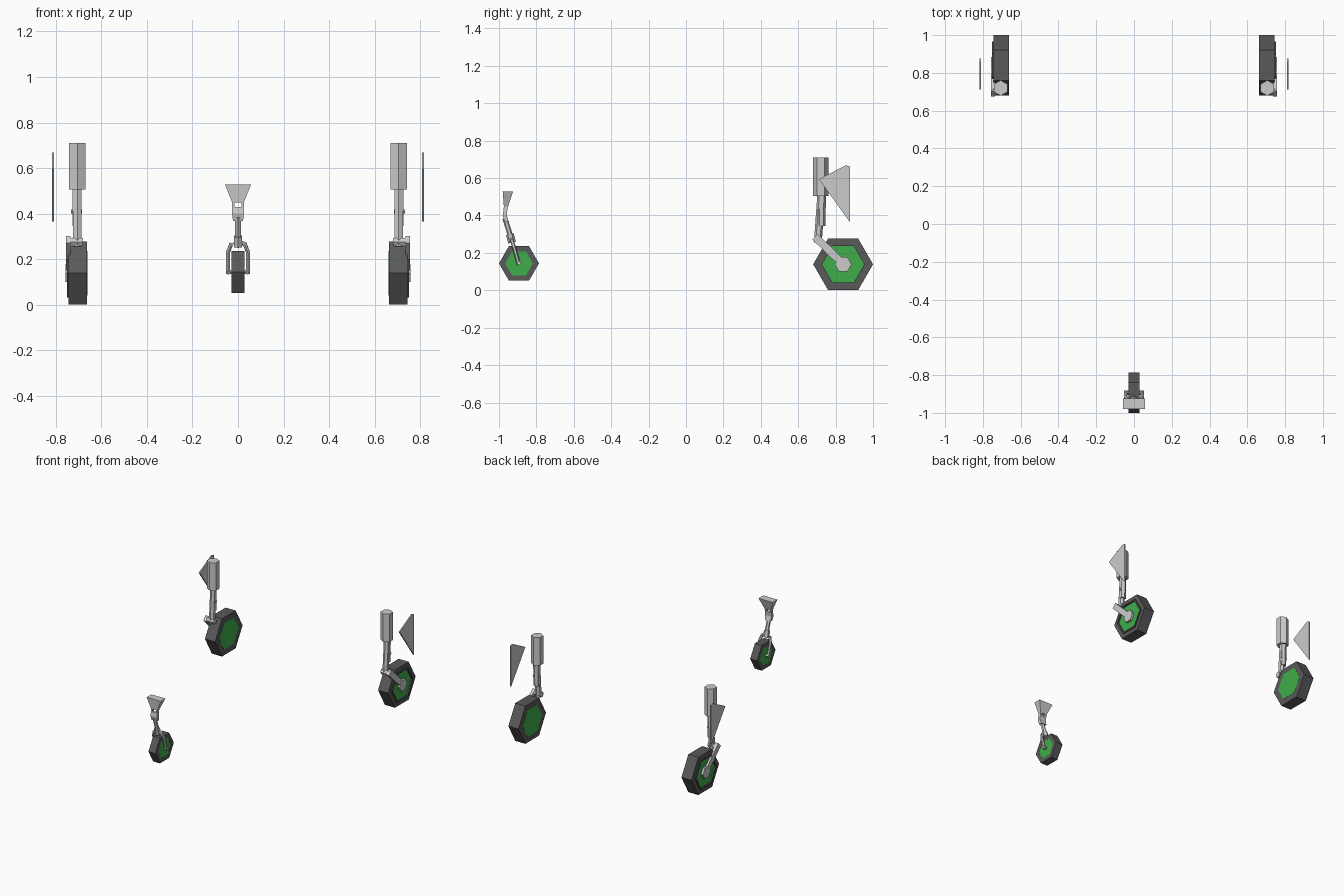
import bpy, bmesh
from math import sin, cos, pi
from mathutils import Vector

if "Cube" in bpy.data.objects:
    bpy.data.objects.remove(bpy.data.objects["Cube"])


def material(name, rgb):
    m = bpy.data.materials.new(name)
    m.diffuse_color = (*rgb, 1)
    m.use_nodes = True
    m.node_tree.nodes["Principled BSDF"].inputs["Base Color"].default_value = m.diffuse_color
    return m


RUBBER = material("rubber", (0.10, 0.10, 0.10))
GREEN = material("green_rim", (0.05, 0.42, 0.07))


def finish(name, rings, mat=None, closed=False):
    """Bridge equal-length rings of points into a solid."""
    bm = bmesh.new()
    vs = [[bm.verts.new(p) for p in ring] for ring in rings]
    n, m = len(vs[0]), len(vs)
    for i in range(m if closed else m - 1):
        a, b = vs[i], vs[(i + 1) % m]
        for k in range(n):
            bm.faces.new((a[k], a[(k + 1) % n], b[(k + 1) % n], b[k]))
    if not closed:
        bm.faces.new(vs[0])
        bm.faces.new(vs[-1])
    bmesh.ops.recalc_face_normals(bm, faces=bm.faces)
    me = bpy.data.meshes.new(name)
    bm.to_mesh(me)
    bm.free()
    ob = bpy.data.objects.new(name, me)
    bpy.context.collection.objects.link(ob)
    if mat:
        me.materials.append(mat)


def lathe_x(name, profile, cy, cz, mat=None, closed=False, s=1):
    """Six-sided turning about the x axis; profile is (x, radius)."""
    finish(name, [[(s * x, cy + r * cos(k * pi / 3), cz + r * sin(k * pi / 3))
                   for k in range(6)] for x, r in profile], mat, closed)


def tube(name, pts, r):
    """Six-sided rod along a path."""
    pts = [Vector(p) for p in pts]
    rings = []
    for i, p in enumerate(pts):
        d = (pts[min(i + 1, len(pts) - 1)] - pts[max(i - 1, 0)]).normalized()
        u = Vector((1, 0, 0)) if abs(d.x) < 0.9 else Vector((0, 0, 1))
        v = d.cross(u).normalized()
        u = v.cross(d)
        rings.append([p + r * (u * sin(k * pi / 3) + v * cos(k * pi / 3)) for k in range(6)])
    finish(name, rings)


def plate(name, poly, x0, x1):
    """Side profile (y, z) extruded along x."""
    finish(name, [[(x, y, z) for y, z in poly] for x in (x0, x1)])


def loft(name, sections):
    """Stacked rectangles (z, x0, x1, y0, y1)."""
    finish(name, [[(a, c, z), (b, c, z), (b, d, z), (a, d, z)] for z, a, b, c, d in sections])


# main landing gear, one per side
WY, WZ = 0.84, 0.139
for s, side in ((1, "right"), (-1, "left")):
    lathe_x(f"main_tire_{side}",
            [(0.663, 0.113), (0.663, 0.16), (0.745, 0.16), (0.745, 0.125),
             (0.752, 0.125), (0.752, 0.113)], WY, WZ, RUBBER, True, s)
    lathe_x(f"main_rim_{side}", [(0.662, 0.113), (0.742, 0.113)], WY, WZ, GREEN, s=s)
    lathe_x(f"main_hub_{side}", [(0.735, 0.045), (0.758, 0.045)], WY, WZ, s=s)
    # trailing arm and pivot pin
    plate(f"trailing_arm_{side}",
          [(0.675, 0.272), (0.703, 0.302), (0.855, 0.155), (0.827, 0.125)],
          s * 0.735, s * 0.756)
    tube(f"pivot_pin_{side}", [(s * 0.68, 0.703, 0.275), (s * 0.75, 0.703, 0.275)], 0.021)
    # shock strut
    tube(f"strut_cylinder_{side}", [(s * 0.706, 0.72, 0.505), (s * 0.706, 0.72, 0.71)], 0.041)
    tube(f"strut_piston_{side}", [(s * 0.706, 0.705, 0.255), (s * 0.706, 0.723, 0.51)], 0.021)
    tube(f"strut_sleeve_{side}", [(s * 0.708, 0.724, 0.345), (s * 0.708, 0.726, 0.51)], 0.022)
    tube(f"strut_bolt_{side}", [(s * 0.685, 0.725, 0.41), (s * 0.733, 0.725, 0.41)], 0.01)
    # separate door panel
    plate(f"gear_door_{side}",
          [(0.711, 0.594), (0.855, 0.669), (0.876, 0.662), (0.876, 0.365)],
          s * 0.809, s * 0.818)

# nose wheel
NY, NZ = -0.893, 0.144
lathe_x("nose_tire", [(-0.028, 0.074), (-0.028, 0.107), (0.028, 0.107), (0.028, 0.074)],
        NY, NZ, RUBBER, True)
lathe_x("nose_rim", [(-0.027, 0.074), (0.027, 0.074)], NY, NZ, GREEN)
tube("nose_axle", [(-0.052, NY, NZ), (0.052, NY, NZ)], 0.011)

# nose leg mount with a small open slot
loft("nose_mount", [(0.528, -0.057, 0.057, -0.98, -0.925),
                    (0.45, -0.026, 0.026, -0.974, -0.951)])
loft("nose_knuckle", [(0.43, -0.026, 0.026, -0.975, -0.955),
                      (0.40, -0.026, 0.026, -0.980, -0.958),
                      (0.368, -0.022, 0.022, -0.972, -0.948)])
for s, side in ((1, "right"), (-1, "left")):
    a, b = sorted((s * 0.015, s * 0.026))
    loft(f"nose_cheek_{side}", [(0.452, a, b, -0.974, -0.951), (0.428, a, b, -0.975, -0.955)])
    # fork
    tube(f"nose_fork_{side}", [(s * 0.006, -0.934, 0.275), (s * 0.030, -0.931, 0.266),
                               (s * 0.043, -0.920, 0.232), (s * 0.043, NY, 0.136)], 0.010)
tube("nose_leg", [(0, -0.968, 0.385), (0, -0.932, 0.27)], 0.014)
tube("nose_collar", [(0, -0.942, 0.30), (0, -0.930, 0.255)], 0.021)
